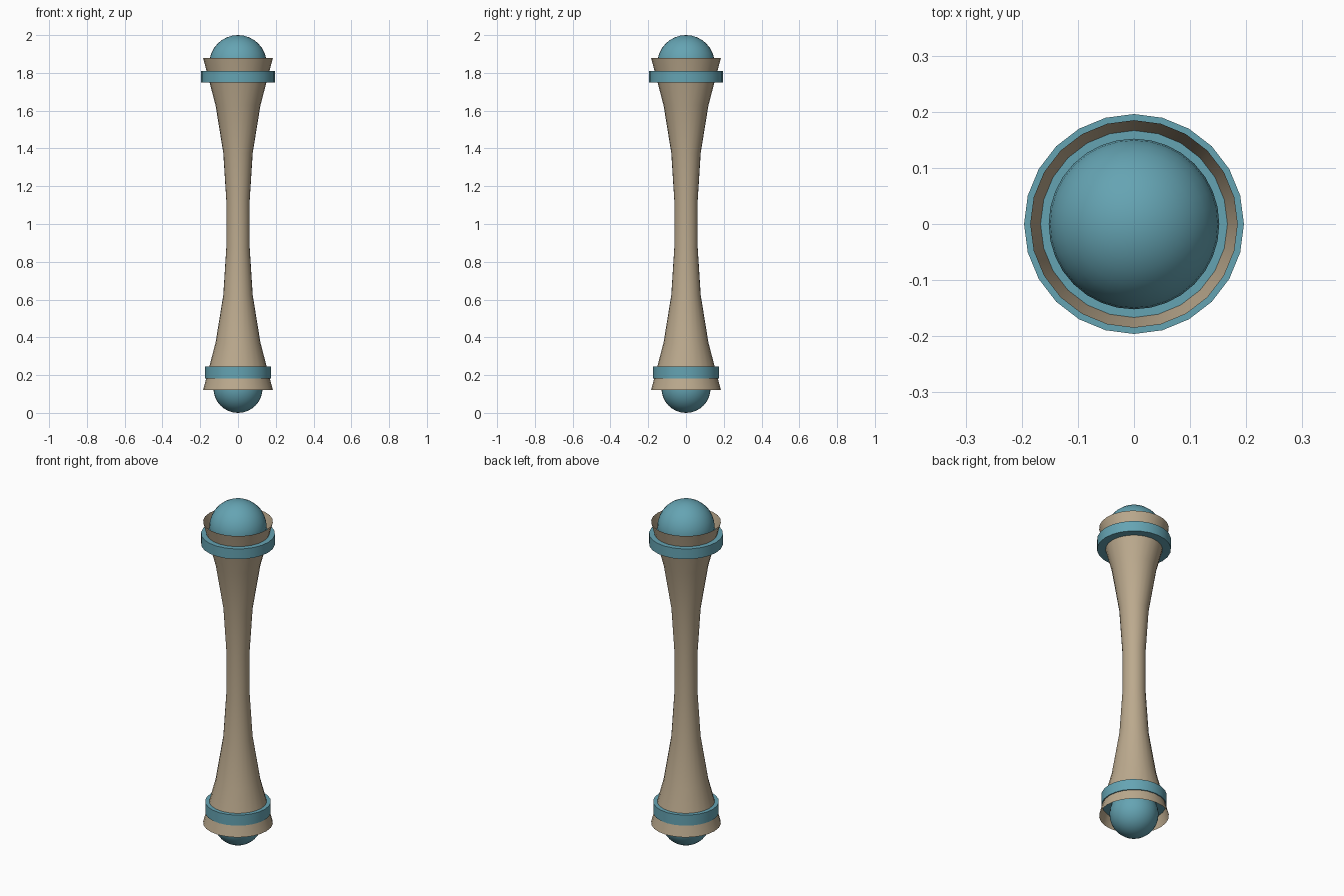
import bpy, bmesh, math

if "Cube" in bpy.data.objects:
    bpy.data.objects.remove(bpy.data.objects["Cube"])

SIDES = 24


def material(name, color):
    m = bpy.data.materials.new(name)
    m.diffuse_color = color
    m.use_nodes = True
    m.node_tree.nodes["Principled BSDF"].inputs["Base Color"].default_value = m.diffuse_color
    return m


tan = material("tan", (0.50, 0.40, 0.27, 1))
teal = material("teal", (0.13, 0.37, 0.45, 1))


def finish(ob, name, mat):
    ob.name = name
    ob.data.materials.append(mat)
    bpy.ops.object.select_all(action='DESELECT')
    ob.select_set(True)
    bpy.context.view_layer.objects.active = ob
    bpy.ops.object.shade_smooth_by_angle(angle=math.radians(35))


def lathe(name, profile, mat):
    """Open-ended surface of revolution from (radius, z) points."""
    bm = bmesh.new()
    rings = [[bm.verts.new((r * math.cos(i * math.tau / SIDES),
                            r * math.sin(i * math.tau / SIDES), z))
              for i in range(SIDES)] for r, z in profile]
    for a, b in zip(rings, rings[1:]):
        for i in range(SIDES):
            j = (i + 1) % SIDES
            bm.faces.new((a[i], a[j], b[j], b[i]))
    me = bpy.data.meshes.new(name)
    bm.to_mesh(me)
    bm.free()
    ob = bpy.data.objects.new(name, me)
    bpy.context.collection.objects.link(ob)
    finish(ob, name, mat)


def band(name, r, z0, z1):
    bpy.ops.mesh.primitive_cylinder_add(vertices=SIDES, radius=r, depth=z1 - z0,
                                        location=(0, 0, (z0 + z1) / 2))
    finish(bpy.context.object, name, teal)


def ball(name, r, z):
    bpy.ops.mesh.primitive_uv_sphere_add(segments=32, ring_count=16, radius=r,
                                         location=(0, 0, z))
    finish(bpy.context.object, name, teal)


# Waisted hollow handle, mirrored about mid height, open at both ends
half = [(0.185, 0.12), (0.119, 0.371), (0.078, 0.623), (0.062, 0.874)]
lathe("handle", half + [(r, 2 - z) for r, z in reversed(half)], tan)

# Bands (closed discs) around each end
band("upper_band", 0.196, 1.75, 1.81)
band("lower_band", 0.174, 0.183, 0.245)

# Ball tips seated in the open ends
ball("upper_ball", 0.152, 1.848)
ball("lower_ball", 0.13, 0.13)
